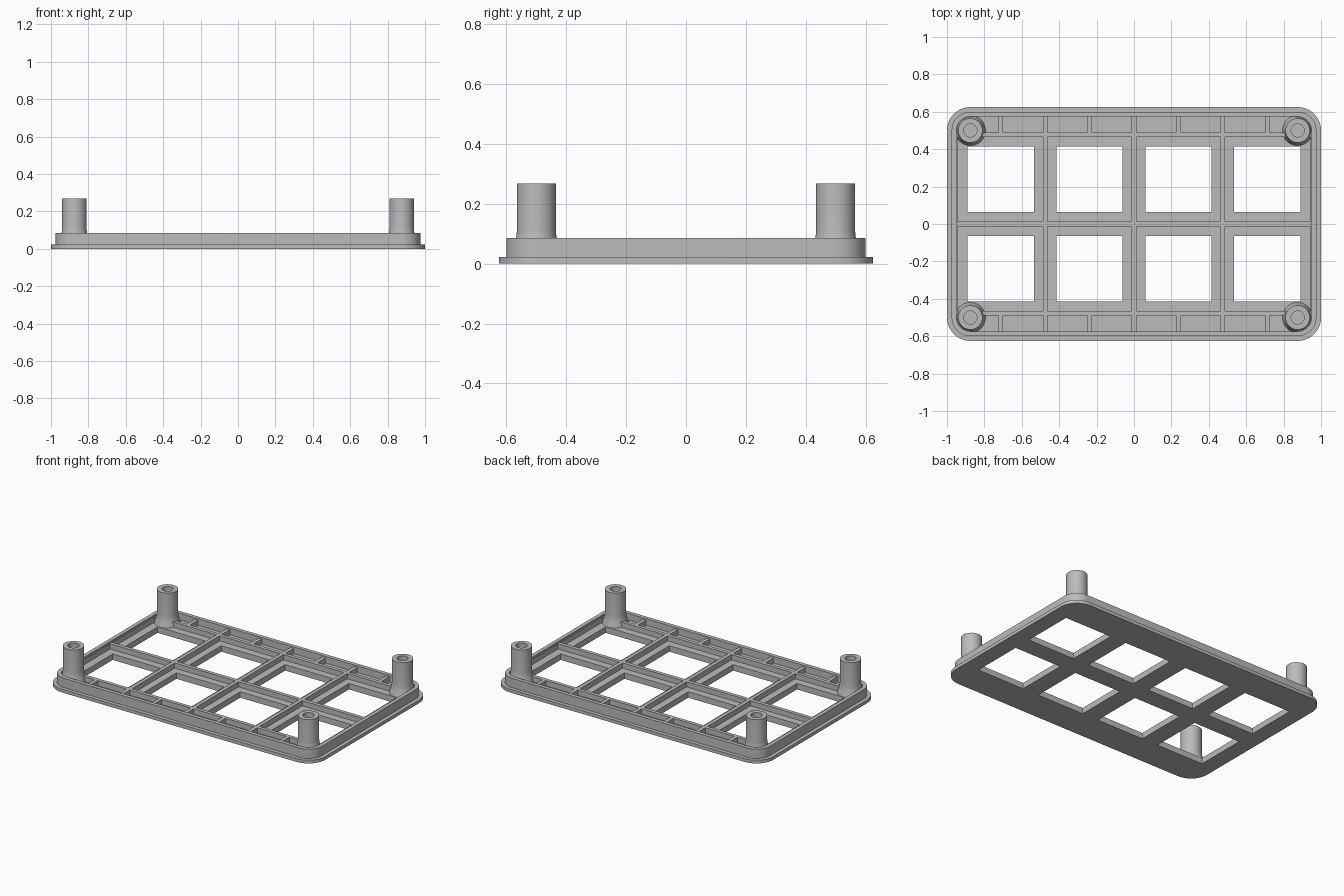
import bpy, bmesh, math

cube = bpy.data.objects.get("Cube")
if cube:
    bpy.data.objects.remove(cube, do_unlink=True)

grey = bpy.data.materials.new("mid_grey")
grey.use_nodes = True
grey.diffuse_color = (0.5, 0.5, 0.5, 1)
grey.node_tree.nodes["Principled BSDF"].inputs["Base Color"].default_value = (0.5, 0.5, 0.5, 1)

PITCH = 0.475            # spacing of the windows across
POST_X, POST_Y = 0.875, 0.5
FLOOR, RIB_TOP, RIM_TOP = 0.04, 0.075, 0.085
RIB = 0.0125             # half thickness of a rib


def finish(name, bm):
    bmesh.ops.recalc_face_normals(bm, faces=bm.faces)
    mesh = bpy.data.meshes.new(name)
    bm.to_mesh(mesh)
    bm.free()
    mesh.materials.append(grey)
    obj = bpy.data.objects.new(name, mesh)
    bpy.context.collection.objects.link(obj)
    return obj


def rounded_slab(name, radius, z0, z1, steps=10):
    """Rounded rectangle whose corner arcs are centred on the posts."""
    bm = bmesh.new()
    ring = []
    for quarter, (sx, sy) in enumerate([(1, 1), (-1, 1), (-1, -1), (1, -1)]):
        for i in range(steps + 1):
            a = math.pi / 2 * (quarter + i / steps)
            ring.append(bm.verts.new((sx * POST_X + radius * math.cos(a),
                                      sy * POST_Y + radius * math.sin(a), z0)))
    face = bm.faces.new(ring)
    top = bmesh.ops.extrude_face_region(bm, geom=[face])["geom"]
    for v in top:
        if isinstance(v, bmesh.types.BMVert):
            v.co.z = z1
    return finish(name, bm)


def boxes(name, spans, z0, z1):
    bm = bmesh.new()
    for x0, x1, y0, y1 in spans:
        for v in bmesh.ops.create_cube(bm, size=1)["verts"]:
            v.co = ((x0 + x1) / 2 + v.co.x * (x1 - x0),
                    (y0 + y1) / 2 + v.co.y * (y1 - y0),
                    (z0 + z1) / 2 + v.co.z * (z1 - z0))
    return finish(name, bm)


def combine(target, tool, operation):
    tool.hide_render = True
    mod = target.modifiers.new(operation, "BOOLEAN")
    mod.operation, mod.object, mod.solver = operation, tool, "EXACT"
    bpy.context.view_layer.objects.active = target
    bpy.ops.object.modifier_apply(modifier=mod.name)
    bpy.data.objects.remove(tool, do_unlink=True)


def smooth(obj):
    bpy.ops.object.select_all(action="DESELECT")
    obj.select_set(True)
    bpy.context.view_layer.objects.active = obj
    bpy.ops.object.shade_smooth_by_angle(angle=math.radians(30))


# Frame: wide flange, raised rim, and a shallow recess down to the ribs
frame = rounded_slab("window_frame", 0.125, 0, 0.022)
combine(frame, rounded_slab("rim_body", 0.1, 0.01, RIM_TOP), "UNION")
combine(frame, rounded_slab("rim_recess", 0.074, RIB_TOP, 0.2), "DIFFERENCE")

# Pockets between the ribs, and the windows through the floor
pockets, windows = [], []
for row in (-1, 1):
    ya, yb = sorted((row * RIB, row * 0.466))
    for col in range(4):
        cx = (col - 1.5) * PITCH
        x0 = -0.943 if col == 0 else cx - PITCH / 2 + RIB
        x1 = 0.943 if col == 3 else cx + PITCH / 2 - RIB
        pockets.append((x0, x1, ya, yb))
        cy = row * 0.239
        windows.append((cx - 0.177, cx + 0.177, cy - 0.176, cy + 0.176))
    # Narrow row of pockets along the long edges
    ya, yb = sorted((row * 0.49, row * 0.574))
    for i in range(8):
        x0 = max((i - 4) * PITCH / 2 + RIB, -POST_X)
        x1 = min((i - 3) * PITCH / 2 - RIB, POST_X)
        pockets.append((x0, x1, ya, yb))
combine(frame, boxes("pocket_cutter", pockets, FLOOR, 0.2), "DIFFERENCE")
combine(frame, boxes("window_cutter", windows, -0.1, 0.2), "DIFFERENCE")
smooth(frame)

# Hollow corner posts with a flared foot
PROFILE = [(0, 0.03), (0.083, 0.03), (0.08, 0.045), (0.072, 0.07), (0.067, 0.09),
           (0.065, 0.11), (0.065, 0.268), (0.035, 0.268), (0.035, 0.12), (0, 0.12)]
for sx, side in ((-1, "right"), (1, "left")):
    for sy, end in ((-1, "front"), (1, "back")):
        bm = bmesh.new()
        verts = [bm.verts.new((r, 0, z)) for r, z in PROFILE]
        edges = [bm.edges.new(pair) for pair in zip(verts, verts[1:])]
        bmesh.ops.spin(bm, geom=verts + edges, cent=(0, 0, 0), axis=(0, 0, 1),
                       angle=math.tau, steps=40)
        bmesh.ops.remove_doubles(bm, verts=bm.verts, dist=0.0001)
        post = finish(f"{end}_{side}_post", bm)
        post.location = (sx * POST_X, sy * POST_Y, 0)
        smooth(post)
